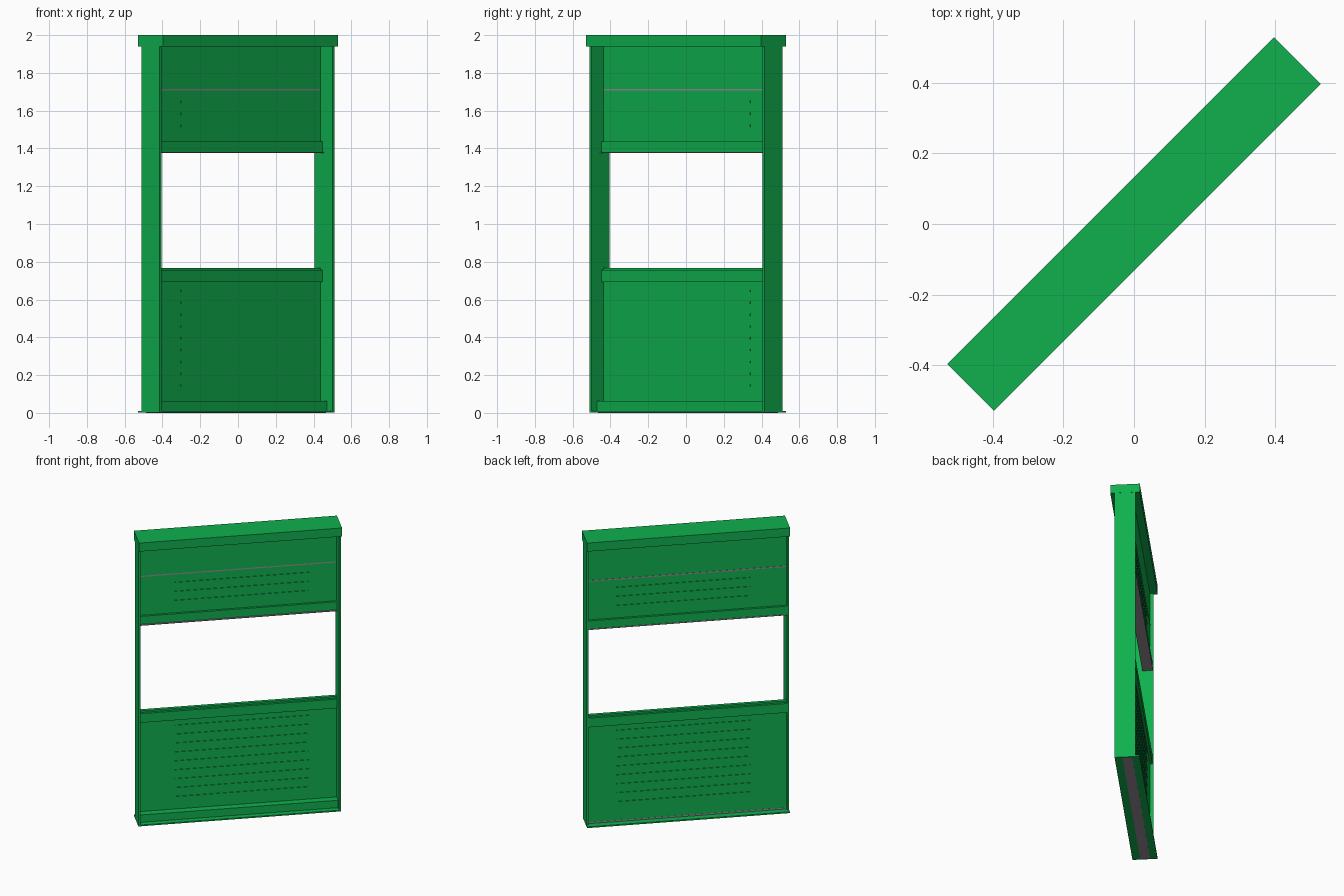
import bpy, bmesh, math
from mathutils import Matrix, Vector

if "Cube" in bpy.data.objects:
    bpy.data.objects.remove(bpy.data.objects["Cube"])


def material(name, rgb):
    m = bpy.data.materials.new(name)
    m.diffuse_color = (*rgb, 1)
    m.use_nodes = True
    m.node_tree.nodes["Principled BSDF"].inputs["Base Color"].default_value = m.diffuse_color
    return m


GREEN = material("green_paint", (0.005, 0.434, 0.076))
GREY = material("grey_seal", (0.30, 0.26, 0.29))
TURN = Matrix.Rotation(math.radians(45), 4, 'Z')


# Box along the wall (u), through it (v) and up (z), turned to the diagonal
def boxes(name, spans, mat=GREEN):
    bm = bmesh.new()
    for u0, u1, v0, v1, z0, z1 in spans:
        centre = Vector((u0 + u1, v0 + v1, z0 + z1)) / 2
        size = (u1 - u0, v1 - v0, z1 - z0)
        bmesh.ops.create_cube(
            bm, size=1, matrix=TURN @ Matrix.Translation(centre) @ Matrix.Diagonal((*size, 1)))
    me = bpy.data.meshes.new(name)
    bm.to_mesh(me)
    bm.free()
    me.materials.append(mat)
    ob = bpy.data.objects.new(name, me)
    bpy.context.collection.objects.link(ob)
    return ob


END, IN = 0.654, 0.640          # outer and inner face of the side posts
FRONT, BACK = 0.022, 0.046      # panel faces

# Cap, floor plate and side posts
boxes("top_cap", [(-END - 0.001, END + 0.001, -0.094, 0.094, 1.94, 2.0)])
boxes("floor_plate", [(-END, END, -0.067, 0.093, 0.001, 0.010)])
for side, name in ((-1, "left_post"), (1, "right_post")):
    a, b = sorted((side * IN, side * END))
    boxes(name, [(a, b, -0.067, 0.067, 0.01, 1.94)])

# Panels below and above the opening
boxes("lower_panel", [(-IN, IN, FRONT, BACK, 0.02, 0.768)])
boxes("shutter_panel", [(-IN, IN, FRONT, BACK, 1.382, 1.706)])
boxes("header_panel", [(-IN, IN, FRONT, BACK, 1.714, 1.94)])

# Rails
boxes("base_rail", [(-IN, IN, -0.028, FRONT, 0.01, 0.062)])
boxes("sill_rail", [(-IN, IN, 0.006, 0.062, 0.692, 0.756)])
boxes("shutter_rail", [(-IN, IN, 0.006, 0.062, 1.382, 1.438)])

# Grey seals
boxes("base_seal", [(-IN, IN, -0.017, BACK + 0.001, 0.0, 0.02)], GREY)
boxes("shutter_seal", [(-IN, IN, -0.003, 0.066, 1.376, 1.382)], GREY)
boxes("header_seal", [(-IN, IN, FRONT, BACK + 0.002, 1.706, 1.714)], GREY)

# Louvre slats standing slightly proud on both faces
heights = [0.145 + 0.0625 * i for i in range(9)] + [1.52 + 0.0635 * i for i in range(3)]
boxes("louvre_slats", [(-0.407, 0.46, FRONT - 0.004, BACK + 0.004, z - 0.006, z + 0.006)
                       for z in heights])
